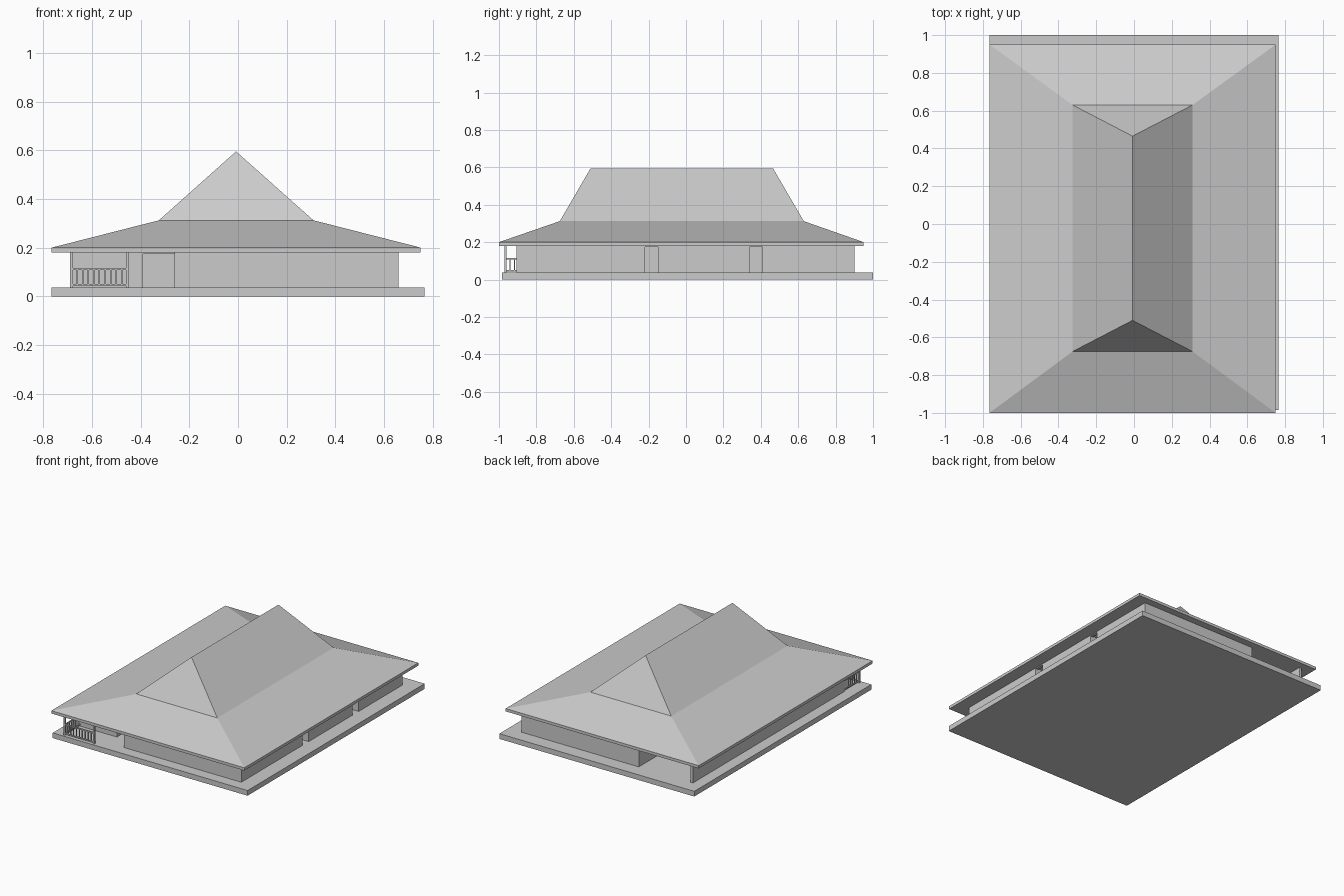
import bpy, bmesh

cube = bpy.data.objects.get("Cube")
if cube:
    bpy.data.objects.remove(cube, do_unlink=True)

grey = bpy.data.materials.new("plain grey")
grey.use_nodes = True
grey.diffuse_color = (0.6, 0.6, 0.6, 1)
grey.node_tree.nodes["Principled BSDF"].inputs["Base Color"].default_value = (0.6, 0.6, 0.6, 1)

FLOOR, CEILING = 0.037, 0.18


def finish(name, bm):
    bmesh.ops.recalc_face_normals(bm, faces=bm.faces)
    mesh = bpy.data.meshes.new(name)
    bm.to_mesh(mesh)
    bm.free()
    mesh.materials.append(grey)
    obj = bpy.data.objects.new(name, mesh)
    bpy.context.collection.objects.link(obj)
    return obj


def loft(name, rings):
    """Skin a stack of rings, closing both ends and merging collapsed edges."""
    bm = bmesh.new()
    loops = [[bm.verts.new(p) for p in ring] for ring in rings]
    n = len(loops[0])
    for low, high in zip(loops, loops[1:]):
        for i in range(n):
            j = (i + 1) % n
            bm.faces.new((low[i], low[j], high[j], high[i]))
    bm.faces.new(loops[0][::-1])
    bm.faces.new(loops[-1])
    bmesh.ops.remove_doubles(bm, verts=bm.verts, dist=0.0001)
    return finish(name, bm)


def rect(x0, x1, y0, y1, z):
    return [(x0, y0, z), (x1, y0, z), (x1, y1, z), (x0, y1, z)]


def box(name, x0, x1, y0, y1, z0, z1):
    return loft(name, [rect(x0, x1, y0, y1, z) for z in (z0, z1)])


# Foundation slab
box("foundation_slab", -0.765, 0.765, -0.985, 1.0, 0, FLOOR)

# House walls: one footprint with side niches, front entry and rear carport
RIGHT, NICHE, INNER, LEFT = 0.66, 0.53, -0.26, -0.685
FRONT, BACK, PORCH, CARPORT = -0.905, 0.9, -0.8, 0.4
doors = [(-0.22, -0.15), (0.34, 0.41)]
footprint = [(INNER, FRONT), (RIGHT, FRONT)]
for a, b in doors:
    footprint += [(RIGHT, a), (NICHE, a), (NICHE, b), (RIGHT, b)]
footprint += [(RIGHT, BACK), (INNER, BACK), (INNER, CARPORT), (LEFT + 0.02, CARPORT),
              (LEFT + 0.02, BACK), (LEFT, BACK), (LEFT, PORCH),
              (-0.39, PORCH), (-0.39, -0.66), (INNER, -0.66)]
loft("house_walls", [[(x, y, z) for x, y in footprint] for z in (FLOOR, CEILING)])

# Lintels over the openings
for i, (a, b) in enumerate(doors):
    box(f"side_lintel_{i + 1}", RIGHT - 0.02, RIGHT, a, b, 0.174, CEILING)
box("entry_lintel", -0.39, INNER, PORCH, PORCH + 0.02, 0.174, CEILING)

# Two-pitch hipped roof with a thin fascia
eave = (-0.765, 0.75, -1.0, 0.95)
loft("roof", [rect(*eave, CEILING), rect(*eave, 0.2),
              rect(-0.325, 0.31, -0.675, 0.63, 0.312),
              rect(-0.008, -0.008, -0.51, 0.465, 0.595)])

# Porch posts
POST_Y = -0.965
for name, x in (("outer", -0.684), ("inner", -0.454)):
    box(f"porch_post_{name}", x - 0.006, x + 0.006, POST_Y - 0.006, POST_Y + 0.006,
        FLOOR, CEILING)


# Porch railing: rails and balusters along the front and the outer side
def railing(name, start, end, count):
    (xa, ya), (xb, yb) = start, end
    for level, z in (("bottom", 0.047), ("top", 0.112)):
        r = 0.004
        box(f"{name}_{level}_rail", xa - r, xb + r, ya - r, yb + r, z - r, z + r)
    for i in range(1, count + 1):
        t = i / (count + 1)
        x, y, r = xa + (xb - xa) * t, ya + (yb - ya) * t, 0.003
        box(f"{name}_baluster_{i}", x - r, x + r, y - r, y + r, 0.047, 0.112)


railing("front_railing", (-0.684, POST_Y), (-0.454, POST_Y), 9)
railing("side_railing", (-0.68, POST_Y), (-0.68, PORCH), 6)
